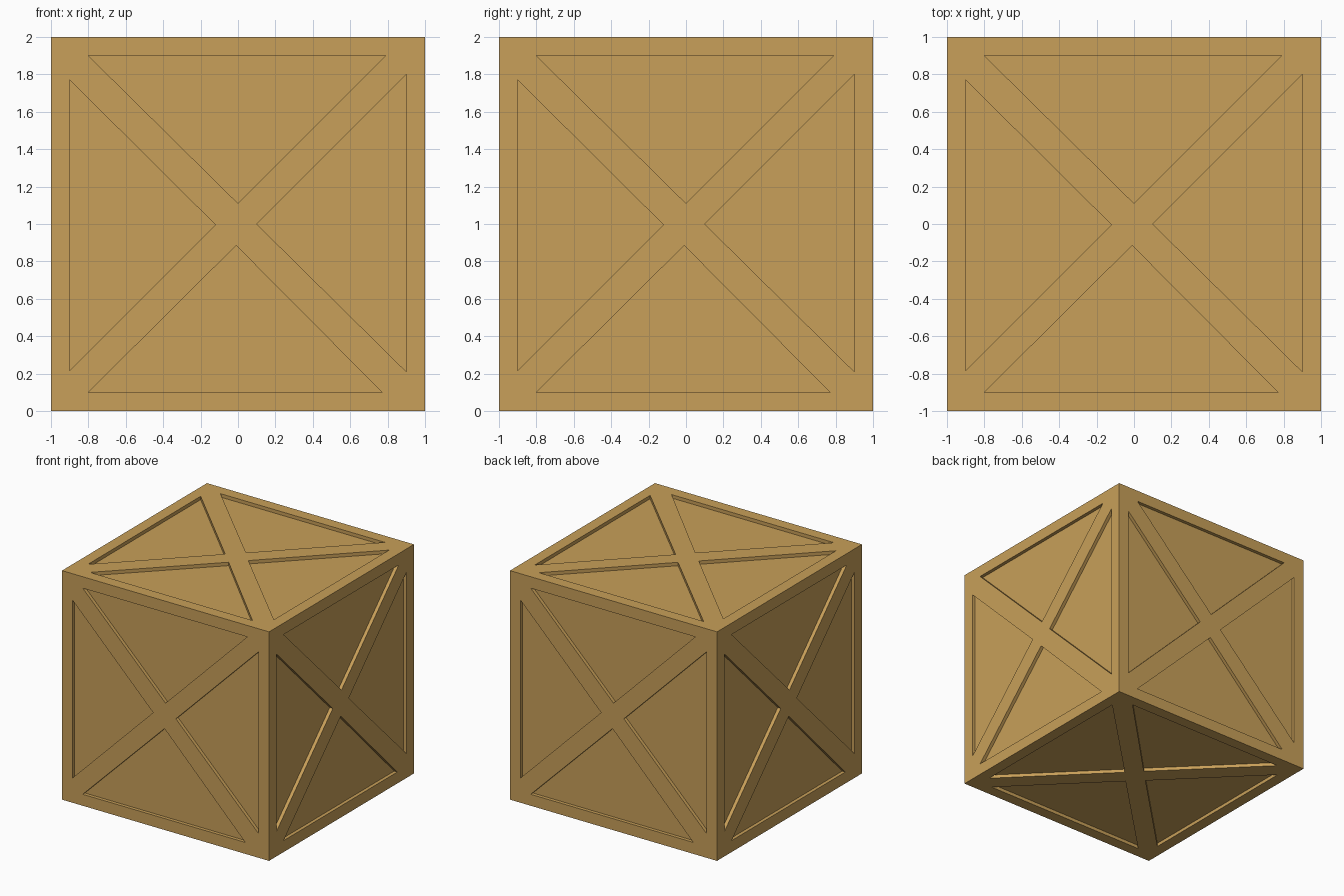
import bpy, bmesh
from math import pi
from mathutils import Matrix, Vector

if "Cube" in bpy.data.objects:
    bpy.data.objects.remove(bpy.data.objects["Cube"])

DEPTH = 0.03
# Four triangular panels on one side, measured from the side's centre
PANELS = [
    [(-0.80, 0.90), (0.79, 0.90), (0.00, 0.11)],
    [(0.90, 0.80), (0.90, -0.79), (0.10, 0.00)],
    [(-0.80, -0.90), (0.77, -0.90), (-0.01, -0.115)],
    [(-0.90, 0.77), (-0.90, -0.785), (-0.12, -0.005)],
]


def mesh_object(name, bm):
    bmesh.ops.recalc_face_normals(bm, faces=bm.faces)
    mesh = bpy.data.meshes.new(name)
    bm.to_mesh(mesh)
    bm.free()
    obj = bpy.data.objects.new(name, mesh)
    bpy.context.collection.objects.link(obj)
    return obj


# Solid crate block
bm = bmesh.new()
bmesh.ops.create_cube(bm, size=2, matrix=Matrix.Translation((0, 0, 1)))
crate = mesh_object("crate", bm)

# Triangular prisms that sink the panels into all six sides
bm = bmesh.new()
sides = [Matrix.Rotation(i * pi / 2, 4, 'Z') @ Matrix.Rotation(pi / 2, 4, 'X') for i in range(4)]
sides += [Matrix.Identity(4), Matrix.Rotation(pi, 4, 'X')]
for side in sides:
    place = Matrix.Translation((0, 0, 1)) @ side
    for tri in PANELS:
        low, high = [[bm.verts.new(place @ Vector((x, y, h))) for x, y in tri]
                     for h in (1 - DEPTH, 1.05)]
        bm.faces.new(low[::-1])
        bm.faces.new(high)
        for i in range(3):
            j = (i + 1) % 3
            bm.faces.new((low[i], low[j], high[j], high[i]))
cutter = mesh_object("panel_cutter", bm)
cutter.hide_render = True

# Cut the panels, then discard the helper
cut = crate.modifiers.new("panels", 'BOOLEAN')
cut.operation = 'DIFFERENCE'
cut.solver = 'EXACT'
cut.object = cutter
bpy.context.view_layer.objects.active = crate
bpy.ops.object.modifier_apply(modifier=cut.name)
bpy.data.objects.remove(cutter)

# Wood colour
wood = bpy.data.materials.new("wood")
wood.diffuse_color = (0.58, 0.35, 0.10, 1)
wood.use_nodes = True
wood.node_tree.nodes["Principled BSDF"].inputs["Base Color"].default_value = wood.diffuse_color
crate.data.materials.clear()
crate.data.materials.append(wood)
